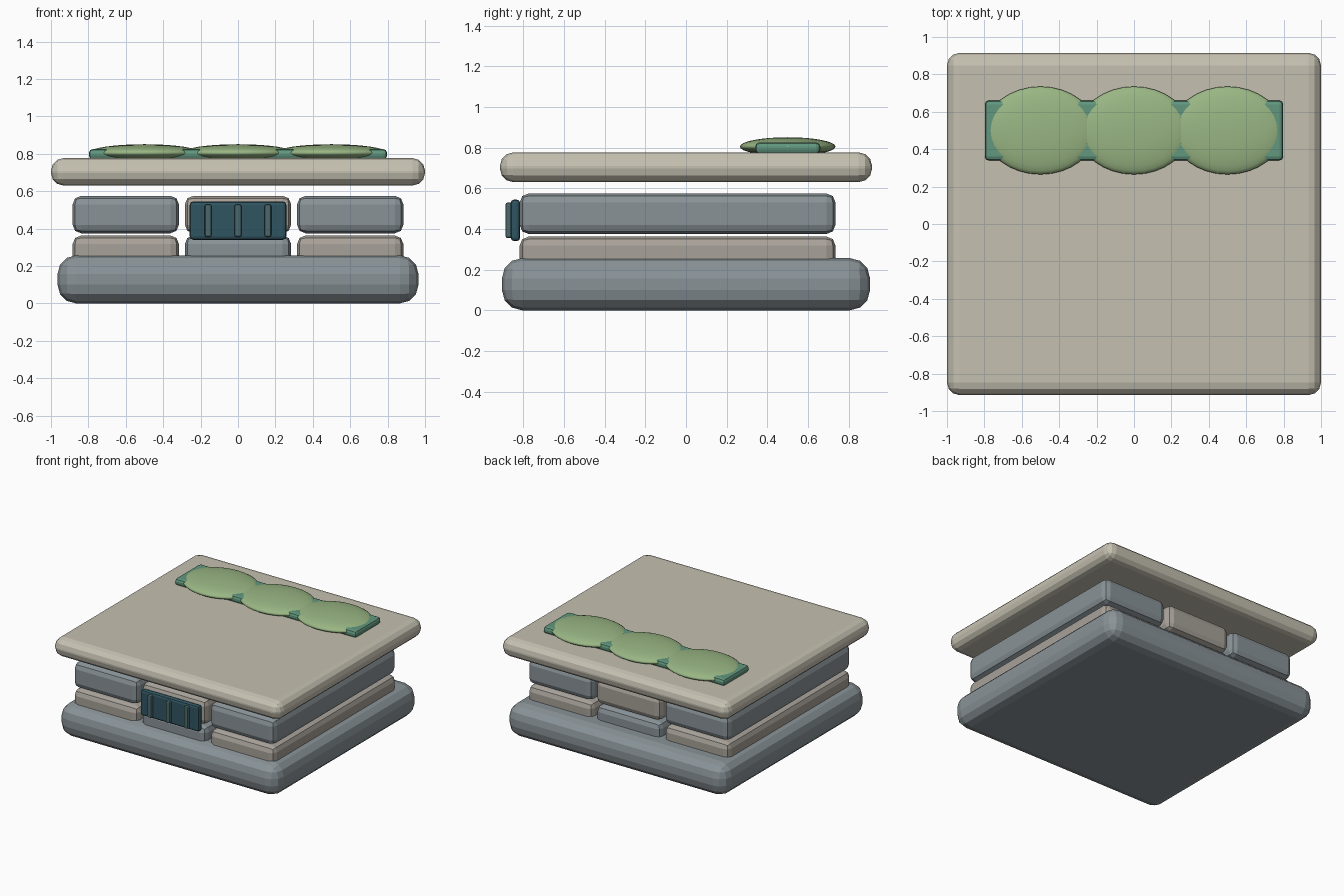
import bpy, bmesh

if "Cube" in bpy.data.objects:
    bpy.data.objects.remove(bpy.data.objects["Cube"])


def material(name, rgb):
    m = bpy.data.materials.new(name)
    m.diffuse_color = (*rgb, 1)
    m.use_nodes = True
    m.node_tree.nodes["Principled BSDF"].inputs["Base Color"].default_value = m.diffuse_color
    return m


BLUE = material("blue_stone", (0.25, 0.29, 0.31))
TAN = material("warm_stone", (0.39, 0.36, 0.32))
SAND = material("sand_stone", (0.56, 0.53, 0.44))
NAVY = material("dark_panel", (0.03, 0.09, 0.12))
TEAL = material("panel_bar", (0.07, 0.14, 0.15))
LEAF = material("moss_light", (0.32, 0.47, 0.23))
MOSS = material("moss_dark", (0.12, 0.31, 0.21))


def finish(name, bm, mat):
    mesh = bpy.data.meshes.new(name)
    bm.to_mesh(mesh)
    bm.free()
    obj = bpy.data.objects.new(name, mesh)
    mesh.materials.append(mat)
    bpy.context.collection.objects.link(obj)
    return obj


def block(name, lo, hi, bevel, segments, mat):
    """Rounded box between two corners."""
    bm = bmesh.new()
    bmesh.ops.create_cube(bm, size=1)
    for v in bm.verts:
        v.co = [(a + b) / 2 + c * (b - a) for a, b, c in zip(lo, hi, v.co)]
    bmesh.ops.bevel(bm, geom=bm.edges[:], offset=bevel, segments=segments,
                    profile=0.5, affect='EDGES')
    return finish(name, bm, mat)


# Foundation and roof slabs
block("foundation", (-0.965, -0.905, 0), (0.965, 0.905, 0.257), 0.1, 3, BLUE)
block("top_slab", (-1, -0.915, 0.63), (1, 0.915, 0.777), 0.068, 3, SAND)

# Two courses of long stones with alternating colours
for row, (z0, z1) in enumerate(((0.163, 0.363), (0.375, 0.575))):
    for col, x in enumerate((-0.6, 0, 0.6)):
        mat = BLUE if (row + col) % 2 else TAN
        block(f"stone_{row}_{col}", (x - 0.284, -0.818, z0),
              (x + 0.284, 0.735, z1), 0.045, 2, mat)

# Front panel with three upright bars
block("front_panel", (-0.258, -0.862, 0.34), (0.258, -0.815, 0.545), 0.018, 2, NAVY)
for i, x in enumerate((-0.16, 0, 0.16)):
    block(f"panel_bar_{i}", (x - 0.018, -0.887, 0.355),
          (x + 0.018, -0.852, 0.53), 0.01, 2, TEAL)

# Moss strip with three flattened mounds
block("moss_strip", (-0.797, 0.34, 0.77), (0.797, 0.66, 0.825), 0.02, 2, MOSS)
for i, x in enumerate((-0.5, 0, 0.5)):
    bm = bmesh.new()
    bmesh.ops.create_uvsphere(bm, u_segments=32, v_segments=16, radius=1)
    for v in bm.verts:
        v.co = (x + v.co.x * 0.298, 0.5 + v.co.y * 0.235, 0.805 + v.co.z * 0.046)
    for f in bm.faces:
        f.smooth = True
    finish(f"moss_mound_{i}", bm, LEAF)
